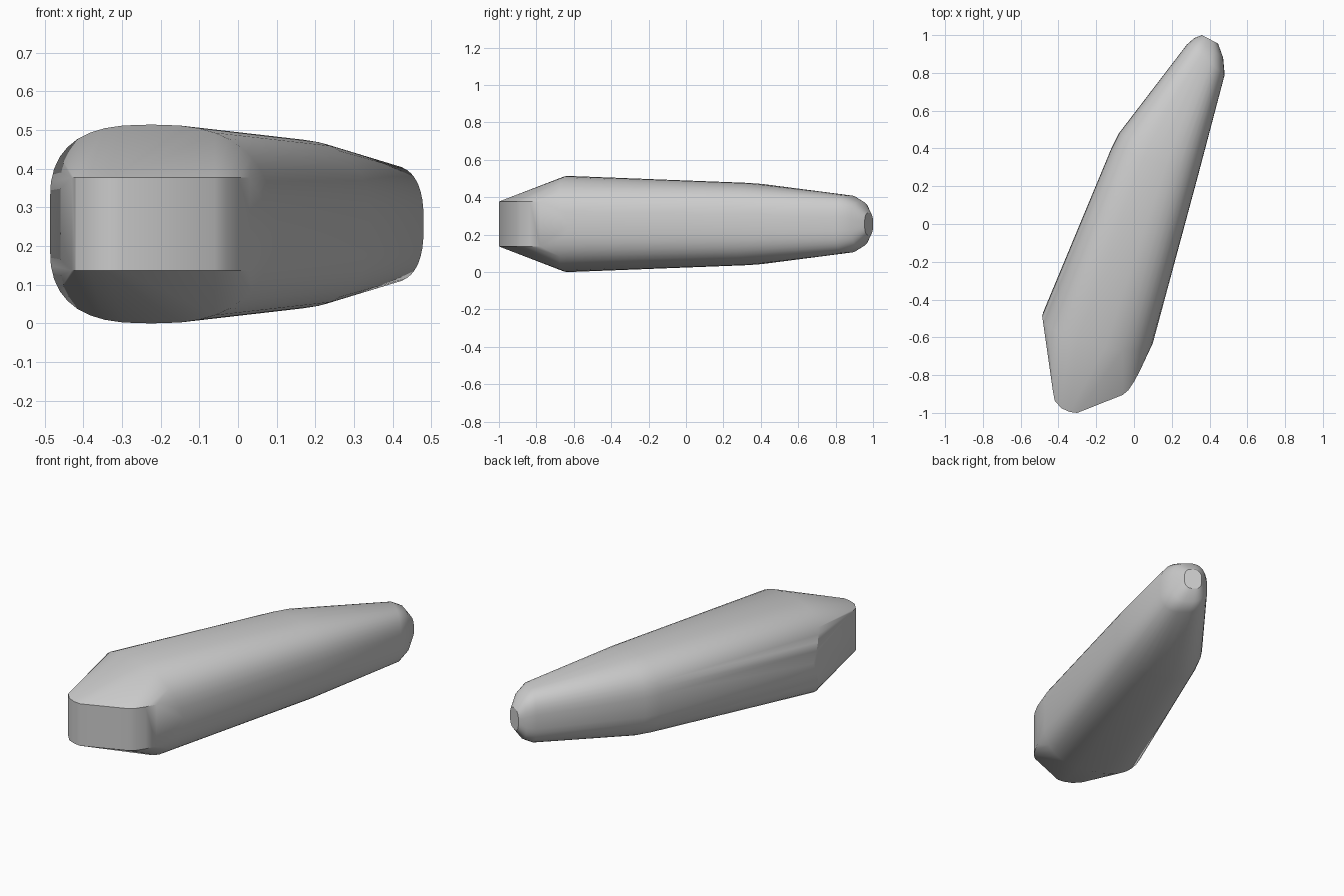
import bpy, bmesh, math
from mathutils import Vector

cube = bpy.data.objects.get("Cube")
if cube:
    bpy.data.objects.remove(cube, do_unlink=True)

MID = 0.257                          # height of the long axis
FORWARD = Vector((-0.38, -0.92, 0))  # direction towards the blunt end


def ring(left, right, half_height, bow=0, power=2.7, sides=40):
    """Rounded cross-section spanning two outline points, bowed forward at top and bottom."""
    a, b = Vector((*left, MID)), Vector((*right, MID))
    pts = []
    for i in range(sides):
        t = math.tau * i / sides
        c, s = math.cos(t), math.sin(t)
        u = math.copysign(abs(c) ** (2 / power), c)
        v = math.copysign(abs(s) ** (2 / power), s)
        pts.append((a + b) / 2 + (b - a) / 2 * u
                   + Vector((0, 0, half_height * v)) + FORWARD * bow * abs(v))
    return pts


# Cross-sections from the wide shoulder to the rounded tip
points = ring((-0.48, -0.465), (0.10, -0.63), 0.257, bow=0.09)
points += ring((-0.12, 0.40), (0.34, 0.26), 0.22)
points += ring((-0.08, 0.48), (0.35, 0.31), 0.215)
points += ring((0.28, 0.95), (0.48, 0.79), 0.153)
points += ring((0.32, 0.985), (0.472, 0.88), 0.12)
points += ring((0.36, 1.0), (0.445, 0.955), 0.06)

# Upright flat band at the blunt end
band = [(-0.43, -0.88), (-0.42, -0.935), (-0.385, -0.975), (-0.34, -0.995),
        (-0.30, -1.0), (-0.06, -0.905), (-0.03, -0.88), (0.0, -0.835), (0.03, -0.78)]
for x, y in band:
    points += [Vector((x, y, MID + side * 0.12)) for side in (-1, 1)]

# Wrap all sections in one tight shell
bm = bmesh.new()
for p in points:
    bm.verts.new(p)
hull = bmesh.ops.convex_hull(bm, input=bm.verts)
spare = {g for g in hull["geom_interior"] + hull["geom_unused"]
         if isinstance(g, bmesh.types.BMVert)}
bmesh.ops.delete(bm, geom=list(spare), context="VERTS")
bmesh.ops.recalc_face_normals(bm, faces=bm.faces)
mesh = bpy.data.meshes.new("tapered_shell")
bm.to_mesh(mesh)
bm.free()

shell = bpy.data.objects.new("tapered_shell", mesh)
bpy.context.collection.objects.link(shell)

# Plain grey finish
grey = bpy.data.materials.new("plain_grey")
grey.use_nodes = True
colour = (0.6, 0.6, 0.6, 1)
grey.diffuse_color = colour
grey.node_tree.nodes["Principled BSDF"].inputs["Base Color"].default_value = colour
mesh.materials.append(grey)

bpy.ops.object.select_all(action="DESELECT")
shell.select_set(True)
bpy.context.view_layer.objects.active = shell
bpy.ops.object.shade_smooth_by_angle(angle=math.radians(30))
